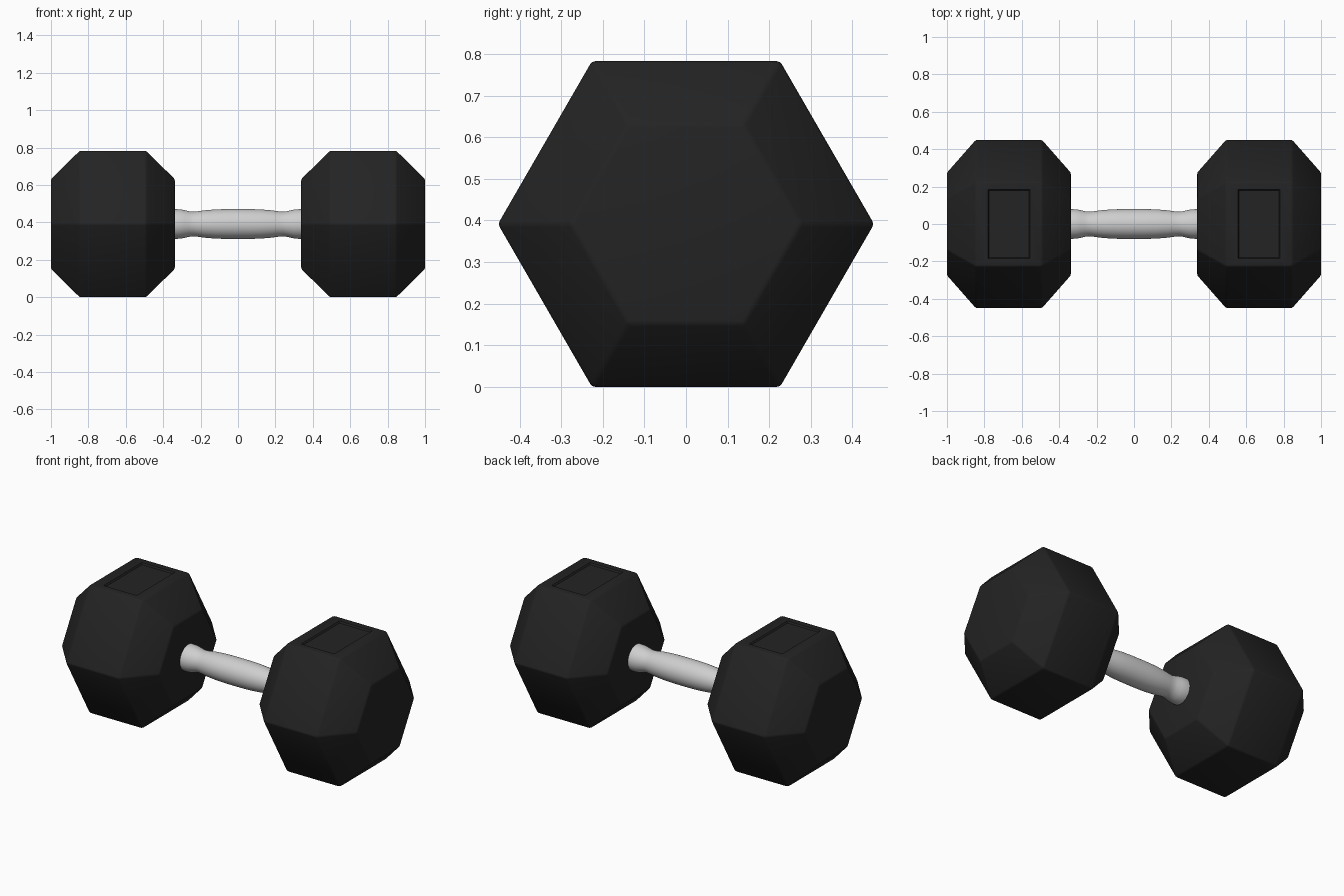
import bpy, bmesh, math

if "Cube" in bpy.data.objects:
    bpy.data.objects.remove(bpy.data.objects["Cube"])

R = 0.452                       # hexagon radius
CZ = R * math.sin(math.pi / 3)  # centre height, bottom flat rests on z = 0


def material(name, rgb):
    m = bpy.data.materials.new(name)
    m.diffuse_color = (*rgb, 1)
    m.use_nodes = True
    m.node_tree.nodes["Principled BSDF"].inputs["Base Color"].default_value = m.diffuse_color
    return m


def finish(name, bm, mat, loc, angle):
    bmesh.ops.recalc_face_normals(bm, faces=bm.faces[:])
    me = bpy.data.meshes.new(name)
    bm.to_mesh(me)
    bm.free()
    me.materials.append(mat)
    ob = bpy.data.objects.new(name, me)
    ob.location = loc
    bpy.context.collection.objects.link(ob)
    bpy.ops.object.select_all(action='DESELECT')
    ob.select_set(True)
    bpy.context.view_layer.objects.active = ob
    bpy.ops.object.shade_smooth_by_angle(angle=math.radians(angle))
    return ob


def lathe_x(bm, profile, n):
    """Closed solid of rings (x, radius) around the x axis."""
    rings = [[bm.verts.new((x, r * math.cos(2 * math.pi * i / n),
                            r * math.sin(2 * math.pi * i / n))) for i in range(n)]
             for x, r in profile]
    for a, b in zip(rings, rings[1:]):
        for i in range(n):
            j = (i + 1) % n
            bm.faces.new((a[i], a[j], b[j], b[i]))
    bm.faces.new(rings[0][::-1])
    bm.faces.new(rings[-1])
    bmesh.ops.recalc_face_normals(bm, faces=bm.faces[:])


rubber = material("black_rubber", (0.017, 0.017, 0.017))
steel = material("brushed_steel", (0.62, 0.62, 0.62))

# Hexagonal heads with tapered ends and a shallow recessed panel on top
for side, x in (("left", -0.669), ("right", 0.669)):
    bm = bmesh.new()
    lathe_x(bm, [(-0.331, 0.277), (-0.177, R), (0.177, R), (0.331, 0.277)], 6)
    bmesh.ops.bevel(bm, geom=bm.edges[:], offset=0.008, segments=2,
                    profile=0.5, affect='EDGES')
    bm.normal_update()
    top = max((f for f in bm.faces if f.normal.z > 0.99), key=lambda f: f.calc_area())
    bmesh.ops.inset_individual(bm, faces=[top], thickness=0.03)
    for v in top.verts:
        v.co.x = math.copysign(0.112, v.co.x)
        v.co.y = math.copysign(0.185, v.co.y)
    bmesh.ops.inset_individual(bm, faces=[top], thickness=0.008, depth=-0.01)
    finish(side + "_head", bm, rubber, (x, 0, CZ), 35)

# Contoured handle, mirrored profile
half = [(0.0, 0.080), (0.06, 0.0797), (0.12, 0.078), (0.18, 0.073), (0.215, 0.068),
        (0.24, 0.0655), (0.26, 0.068), (0.285, 0.074), (0.305, 0.078),
        (0.325, 0.079), (0.36, 0.079)]
bm = bmesh.new()
lathe_x(bm, [(-x, r) for x, r in half[:0:-1]] + half, 40)
finish("handle", bm, steel, (0, 0, CZ), 40)
